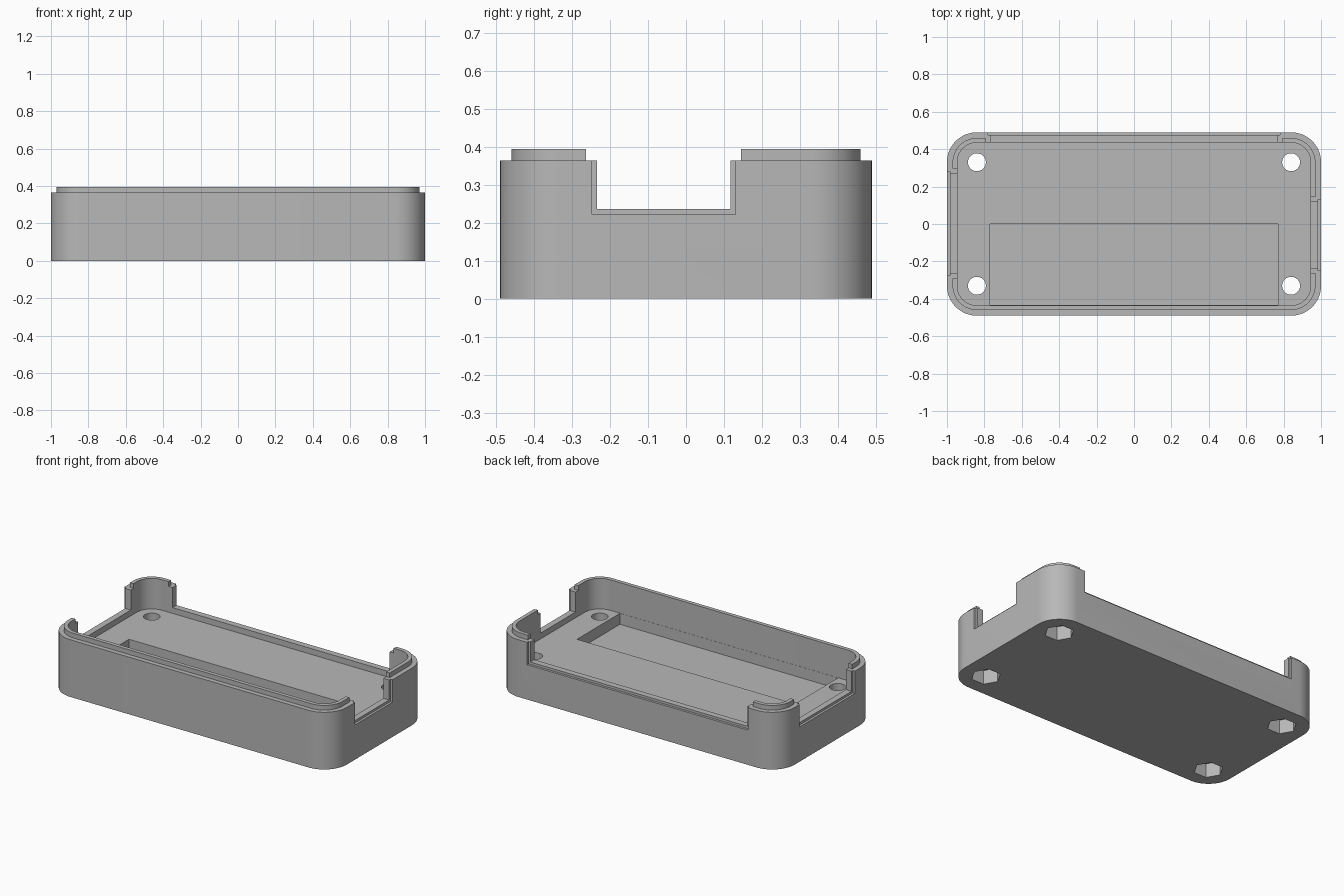
import bpy
import bmesh
from math import cos, sin, pi, radians

if "Cube" in bpy.data.objects:
    bpy.data.objects.remove(bpy.data.objects["Cube"], do_unlink=True)

HX, HY, R = 1.0, 0.49, 0.16      # half length, half depth, corner radius
RIM, TOP = 0.365, 0.395          # shell rim and lip top
FLOOR, POCKET = 0.20, 0.13       # inner floor and recess floor
LIP_OUT, LIP_IN = 0.03, 0.055    # insets of the lip faces

grey = bpy.data.materials.new("plain grey")
grey.use_nodes = True
grey.diffuse_color = (0.48, 0.48, 0.48, 1)
grey.node_tree.nodes["Principled BSDF"].inputs["Base Color"].default_value = grey.diffuse_color


def prism(name, outline, z0, z1):
    """Extrude a closed outline from z0 to z1."""
    bm = bmesh.new()
    base = bm.faces.new([bm.verts.new((x, y, z0)) for x, y in outline])
    out = bmesh.ops.extrude_face_region(bm, geom=[base])
    for v in out["geom"]:
        if isinstance(v, bmesh.types.BMVert):
            v.co.z = z1
    bmesh.ops.recalc_face_normals(bm, faces=bm.faces)
    mesh = bpy.data.meshes.new(name)
    bm.to_mesh(mesh)
    bm.free()
    mesh.materials.append(grey)
    ob = bpy.data.objects.new(name, mesh)
    bpy.context.collection.objects.link(ob)
    return ob


def rounded(inset, steps=16):
    """Rounded rectangle inset from the outer wall."""
    r = R - inset
    pts = []
    for k, (sx, sy) in enumerate([(1, 1), (-1, 1), (-1, -1), (1, -1)]):
        for i in range(steps + 1):
            a = (k + i / steps) * pi / 2
            pts.append((sx * (HX - R) + r * cos(a), sy * (HY - R) + r * sin(a)))
    return pts


def circle(x, y, r, sides):
    return [(x + r * cos(2 * pi * i / sides), y + r * sin(2 * pi * i / sides))
            for i in range(sides)]


def box(x0, x1, y0, y1, z0, z1):
    return prism("cutter", [(x0, y0), (x1, y0), (x1, y1), (x0, y1)], z0, z1)


def side_box(side, a, b, inner, z):
    """Cutter through one wall, between a and b along that wall."""
    if side == "back":
        return box(a, b, HY - inner, HY + 0.1, z, 0.6)
    s = 1 if side == "left" else -1
    x0, x1 = sorted((s * (HX - inner), s * (HX + 0.1)))
    return box(x0, x1, a, b, z, 0.6)


def carve(ob, cutters):
    for c in cutters:
        c.hide_render = True
        mod = ob.modifiers.new("cut", 'BOOLEAN')
        mod.operation, mod.solver, mod.object = 'DIFFERENCE', 'EXACT', c
    bpy.context.view_layer.update()
    dg = bpy.context.evaluated_depsgraph_get()
    mesh = bpy.data.meshes.new_from_object(ob.evaluated_get(dg))
    ob.modifiers.clear()
    ob.data = mesh
    for c in cutters:
        bpy.data.objects.remove(c, do_unlink=True)
    bpy.ops.object.select_all(action='DESELECT')
    ob.select_set(True)
    bpy.context.view_layer.objects.active = ob
    bpy.ops.object.shade_smooth_by_angle(angle=radians(30))


# Openings in the walls: side, start, end
openings = [("left", -0.235, 0.117), ("right", -0.263, 0.268), ("back", -0.767, 0.767)]

# Tray with cavity, front recess, wall openings with a shallow outer rebate
shell = prism("case_shell", rounded(0), 0, RIM)
cuts = [prism("cutter", rounded(LIP_IN), FLOOR, 0.6),
        box(-0.77, 0.77, -0.434, 0.0, POCKET, 0.3)]
for side, a, b in openings:
    cuts.append(side_box(side, a, b, 0.09, 0.237))
    cuts.append(side_box(side, a - 0.013, b + 0.013, 0.015, 0.222))

# Screw holes with hexagonal nut pockets underneath
for sx in (-1, 1):
    for sy in (-1, 1):
        x, y = sx * (HX - R), sy * (HY - R)
        cuts.append(prism("cutter", circle(x, y, 0.048, 32), -0.1, 0.3))
        cuts.append(prism("cutter", circle(x, y, 0.087, 6), -0.1, 0.09))
carve(shell, cuts)

# Raised alignment lip, stopping short of each opening
lip = prism("rim_lip", rounded(LIP_OUT), RIM, TOP)
cuts = [prism("cutter", rounded(LIP_IN), 0.3, 0.6)]
for side, a, b in openings:
    cuts.append(side_box(side, a - 0.028, b + 0.028, 0.09, 0.3))
carve(lip, cuts)
